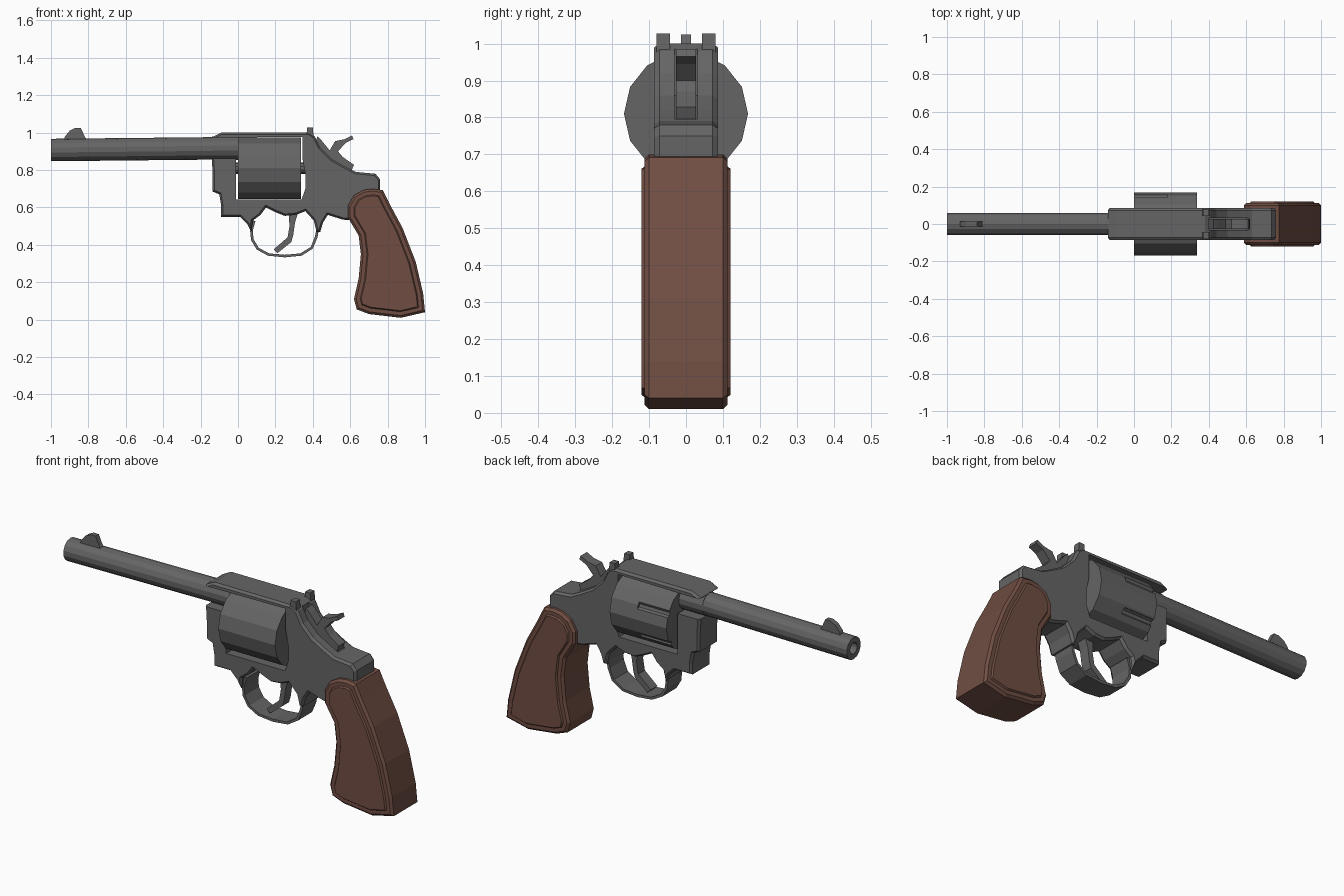
import bpy, bmesh, math
from mathutils import Matrix, Vector

if "Cube" in bpy.data.objects:
    bpy.data.objects.remove(bpy.data.objects["Cube"])


def finish(bm, name, mat=None):
    me = bpy.data.meshes.new(name)
    bm.to_mesh(me)
    bm.free()
    ob = bpy.data.objects.new(name, me)
    bpy.context.collection.objects.link(ob)
    if mat:
        me.materials.append(mat)
    return ob


def material(name, rgb):
    m = bpy.data.materials.new(name)
    m.diffuse_color = (*rgb, 1)
    m.use_nodes = True
    m.node_tree.nodes["Principled BSDF"].inputs["Base Color"].default_value = m.diffuse_color
    return m


def plate(name, pts, half, insets=(), mat=None, y=0.0):
    """Side profile (x, z) extruded across y; insets shape both side faces."""
    bm = bmesh.new()
    f = bm.faces.new([bm.verts.new((x, y - half, z)) for x, z in pts])
    ext = bmesh.ops.extrude_face_region(bm, geom=[f])["geom"]
    bmesh.ops.translate(bm, verts=[v for v in ext if isinstance(v, bmesh.types.BMVert)],
                        vec=(0, 2 * half, 0))
    bmesh.ops.recalc_face_normals(bm, faces=bm.faces)
    sides = [f for f in bm.faces if len(f.verts) == len(pts) and abs(f.normal.y) > 0.99]
    for thick, depth in insets:
        bmesh.ops.inset_individual(bm, faces=sides, thickness=thick, depth=depth,
                                   use_even_offset=True)
    return finish(bm, name, mat)


def rod(name, x0, x1, z0, z1, r0, r1, n, bore=0, y=0.0, turn=0.0, mat=None):
    """Round part running along x."""
    a, b = Vector((x0, y, z0)), Vector((x1, y, z1))
    bm = bmesh.new()
    bmesh.ops.create_cone(bm, cap_ends=True, segments=n, radius1=r0, radius2=r1,
                          depth=(b - a).length)
    bmesh.ops.rotate(bm, verts=bm.verts, matrix=Matrix.Rotation(turn, 3, 'Z'))
    rot = (b - a).to_track_quat('Z', 'Y').to_matrix().to_4x4()
    bm.transform(Matrix.Translation((a + b) / 2) @ rot)
    bm.normal_update()
    if bore:
        end = [f for f in bm.faces if f.normal.x < -0.9]
        bmesh.ops.inset_individual(bm, faces=end, thickness=bore)
        hole = bmesh.ops.extrude_discrete_faces(bm, faces=end)["faces"]
        bmesh.ops.translate(bm, verts=hole[0].verts, vec=(0.12, 0, 0))
        # walls around the sunk bore face
        bmesh.ops.recalc_face_normals(bm, faces=bm.faces)
    return finish(bm, name, mat)


def cut(target, cutters):
    for c in cutters:
        m = target.modifiers.new("cut", 'BOOLEAN')
        m.operation, m.solver, m.object = 'DIFFERENCE', 'EXACT', c
        c.hide_render = True
    bpy.context.view_layer.update()
    me = bpy.data.meshes.new_from_object(
        target.evaluated_get(bpy.context.evaluated_depsgraph_get()))
    target.modifiers.clear()
    target.data = me
    for c in cutters:
        bpy.data.objects.remove(c)


steel = material("dark_steel", (0.13, 0.13, 0.13))
wood = material("brown_wood", (0.16, 0.075, 0.055))

# Frame with cylinder window, barrel recess and hammer slot
frame = plate("frame", [
    (-0.14, 0.975), (-0.09, 1.0), (0.38, 1.0), (0.41, 0.98), (0.44, 0.92), (0.5, 0.86),
    (0.57, 0.82), (0.63, 0.79), (0.735, 0.78), (0.76, 0.75), (0.76, 0.66), (0.7, 0.58),
    (0.62, 0.53), (0.56, 0.535), (0.48, 0.56), (0.455, 0.52), (0.44, 0.47), (0.42, 0.47),
    (0.405, 0.53), (0.36, 0.58), (0.31, 0.56), (0.25, 0.555), (0.2, 0.575), (0.15, 0.6),
    (0.12, 0.56), (0.08, 0.53), (0.07, 0.47), (0.05, 0.51), (0.01, 0.55), (-0.09, 0.55),
    (-0.09, 0.61), (-0.1, 0.67), (-0.135, 0.685), (-0.135, 0.77), (-0.14, 0.86)], 0.072,
    [(0.01, 0.014)], steel)
window = plate("window_cutter", [
    (-0.2, 0.862), (-0.01, 0.862), (-0.01, 0.642), (0.34, 0.642), (0.36, 0.7), (0.36, 0.78),
    (0.345, 0.86), (0.345, 0.978), (-0.2, 0.972)], 0.3)
slot = plate("slot_cutter", [
    (0.4, 0.97), (0.4, 0.86), (0.6, 0.79), (0.66, 0.81), (0.66, 1.1), (0.42, 1.1)], 0.031)
cut(frame, [window, slot])

# Barrel, its thicker root and the front sight
rod("barrel", -1.0, -0.12, 0.907, 0.916, 0.06, 0.06, 14, bore=0.03, mat=steel)
rod("barrel_root", -0.14, 0.0, 0.917, 0.917, 0.062, 0.062, 14, mat=steel)
plate("front_sight", [(-0.935, 0.95), (-0.925, 0.98), (-0.9, 1.01), (-0.87, 1.025),
                      (-0.84, 1.025), (-0.82, 0.98), (-0.8, 0.95)], 0.014, mat=steel)

# Cylinder with shallow flutes on the far side, and its axle
drum = rod("cylinder", 0.0, 0.338, 0.81, 0.81, 0.168, 0.168, 14, turn=math.pi / 14, mat=steel)
flutes = []
for deg in (-35, 25):
    a = math.radians(deg)
    flutes.append(rod("flute_cutter", -0.05, 0.18, 0.81 + 0.172 * math.sin(a),
                      0.81 + 0.172 * math.sin(a), 0.02, 0.02, 8, y=0.172 * math.cos(a)))
cut(drum, flutes)
rod("cylinder_axle", -0.05, 0.4, 0.81, 0.81, 0.03, 0.03, 10, mat=steel)

# Rear sight blocks
for side, name in ((-1, "rear_sight_left"), (1, "rear_sight_right")):
    plate(name, [(0.365, 0.98), (0.37, 1.027), (0.4, 1.027), (0.405, 0.97)], 0.018,
          mat=steel, y=side * 0.062)

# Hammer and trigger
plate("hammer", [(0.4, 0.9), (0.425, 0.98), (0.445, 0.96), (0.49, 0.905), (0.52, 0.955),
                 (0.57, 0.965), (0.61, 0.985), (0.617, 0.965), (0.575, 0.945), (0.535, 0.9),
                 (0.56, 0.87), (0.62, 0.828), (0.6, 0.78), (0.44, 0.83)], 0.027, mat=steel)
plate("trigger", [(0.27, 0.6), (0.275, 0.5), (0.265, 0.44), (0.19, 0.375), (0.21, 0.355),
                  (0.285, 0.415), (0.295, 0.45), (0.305, 0.52), (0.33, 0.6)], 0.028, mat=steel)

# Trigger guard: a bent strip
path = [(0.08, 0.53), (0.065, 0.475), (0.07, 0.425), (0.1, 0.375), (0.16, 0.342),
        (0.25, 0.333), (0.34, 0.342), (0.4, 0.38), (0.425, 0.44), (0.44, 0.53)]
mid = Vector((0.25, 0.5))
inner = [tuple(Vector(p) + (mid - Vector(p)).normalized() * 0.014) for p in path]
plate("trigger_guard", path + inner[::-1], 0.06, mat=steel)

# Grip with chamfered rim and raised side panels
plate("grip", [
    (0.72, 0.7), (0.775, 0.692), (0.81, 0.62), (0.88, 0.49), (0.95, 0.31), (0.99, 0.14),
    (1.0, 0.04), (0.87, 0.01), (0.7, 0.03), (0.635, 0.055), (0.62, 0.11), (0.645, 0.22),
    (0.657, 0.35), (0.645, 0.45), (0.588, 0.545), (0.588, 0.61), (0.62, 0.665), (0.67, 0.693)],
    0.1, [(0.012, 0.012), (0.02, 0.0), (0.006, 0.008)], wood)
